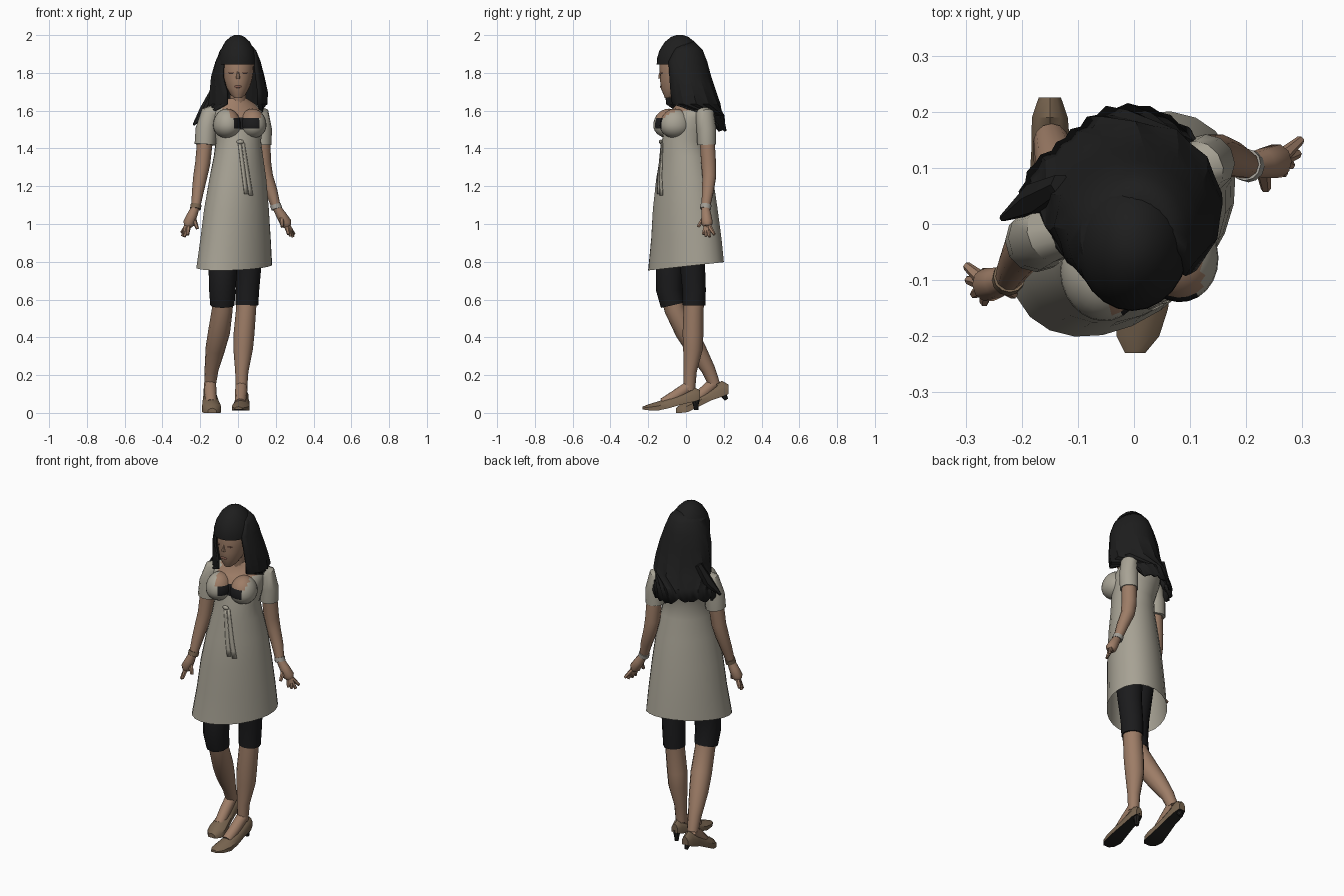
import bpy, bmesh, math, random
from mathutils import Vector

if "Cube" in bpy.data.objects:
    bpy.data.objects.remove(bpy.data.objects["Cube"])
random.seed(4)
S, C, R = math.sin, math.cos, math.radians

def mat(name, r, g, b):
    m = bpy.data.materials.new(name)
    m.diffuse_color = (r, g, b, 1)
    m.use_nodes = True
    m.node_tree.nodes["Principled BSDF"].inputs["Base Color"].default_value = m.diffuse_color
    return m

SKIN = mat("skin", .34, .205, .135)
HAIR = mat("black hair", .013, .013, .013)
CLOTH = mat("beige cloth", .39, .365, .30)
BLACK = mat("black cloth", .011, .011, .012)
SHOE = mat("brown leather", .19, .13, .08)
SOLE = mat("dark sole", .015, .014, .013)
LIP = mat("lips", .24, .11, .08)
GREY = mat("grey bangle", .36, .34, .30)

def finish(name, bm, mats, rule=None, angle=40):
    me = bpy.data.meshes.new(name)
    bmesh.ops.recalc_face_normals(bm, faces=bm.faces)
    bm.to_mesh(me)
    bm.free()
    ob = bpy.data.objects.new(name, me)
    bpy.context.collection.objects.link(ob)
    for m in mats:
        me.materials.append(m)
    if rule:
        for p in me.polygons:
            p.material_index = rule(p.center, p.normal)
    me.shade_smooth()
    me.set_sharp_from_angle(angle=R(angle))
    return ob

def loft(name, rings, mats, caps=(True, True), closed=True, rule=None, angle=40):
    bm = bmesh.new()
    vs = [[bm.verts.new(p) for p in r] for r in rings]
    n = len(vs[0])
    for a, b in zip(vs, vs[1:]):
        for i in range(n if closed else n - 1):
            j = (i + 1) % n
            bm.faces.new((a[i], a[j], b[j], b[i]))
    if caps[0]:
        bm.faces.new(vs[0])
    if caps[1]:
        bm.faces.new(vs[-1])
    return finish(name, bm, mats, rule, angle)

def tube(name, pts, m, n=10):
    """Round limb through points (x, y, z, radius)."""
    P = [Vector(p[:3]) for p in pts]
    rings = []
    for i, p in enumerate(P):
        t = (P[min(i + 1, len(P) - 1)] - P[max(i - 1, 0)]).normalized()
        u = t.cross(Vector((0, 1, 0))).normalized()
        v = t.cross(u)
        rings.append([p + pts[i][3] * (u * C(k * math.tau / n) + v * S(k * math.tau / n)) for k in range(n)])
    return loft(name, rings, [m])

def oval(z, cx, cy, rx, ry, rot=0, n=24):
    c, s = C(R(rot)), S(R(rot))
    out = []
    for k in range(n):
        t = k * math.tau / n - R(rot)
        a, b = rx * C(t), ry * S(t)
        out.append(Vector((cx + a * c - b * s, cy + a * s + b * c, z)))
    return out

def ball(name, loc, rad, mats, rot=0, rule=None, seg=16, up=1):
    """Ellipsoid; its upper half may be stretched by the factor up."""
    bm = bmesh.new()
    bmesh.ops.create_uvsphere(bm, u_segments=seg, v_segments=seg // 2 + 2, radius=1)
    c, s = C(R(rot)), S(R(rot))
    for v in bm.verts:
        x, y, z = v.co.x * rad[0], v.co.y * rad[1], v.co.z * rad[2] * (up if v.co.z > 0 else 1)
        v.co = Vector((loc[0] + x * c - y * s, loc[1] + x * s + y * c, loc[2] + z))
    return finish(name, bm, mats, rule)

# dress: flared skirt, widest along the stride diagonal, and turned bodice with a scooped neckline
DRESS = [(.776, -.02, 0, .234, .162, 45), (.92, -.013, .002, .214, .156, 45), (1.08, -.008, -.004, .194, .148, 45),
         (1.24, -.001, -.007, .167, .134, 45), (1.36, .002, -.009, .138, .12, 42), (1.44, .002, -.01, .122, .116, 36),
         (1.5, 0, .006, .132, .119, 25), (1.535, -.004, .012, .137, .122, 22), (1.565, -.008, .016, .141, .119, 20),
         (1.6, -.01, .03, .141, .103, 22), (1.635, -.012, .035, .108, .08, 22), (1.665, -.004, .01, .05, .05, 15)]

def bodice_rule(c, n):
    f = Vector((S(R(15)), -C(R(15))))
    d = Vector((c.x, c.y - .02))
    u = abs(d.x * -f.y + d.y * f.x)
    if c.z > 1.65:
        return 1
    if d.dot(f) > 0 and u < .09 and c.z > 1.56:
        return 1
    if d.dot(f) > 0 and u < .066 and c.z > 1.505:
        return 2
    return 0

rings = [oval(*s) for s in DRESS]
for p in rings[0]:
    p.z += .11 * p.y
loft("dress", rings, [CLOTH, SKIN, BLACK], (False, True), rule=bodice_rule)
for side, x, y in (("left", -.058, -.09), ("right", .077, -.056)):
    ball(side + "_bust", (x, y, 1.522), (.073, .084, .068), [CLOTH, SKIN, BLACK], 14, bodice_rule, 24, 1.3)

# ribbon tie lying on the front of the dress
def dress_y(x, z):
    for a, b in zip(DRESS, DRESS[1:]):
        if a[0] <= z <= b[0]:
            t = (z - a[0]) / (b[0] - a[0])
            cx, cy, rx, ry, rot = [a[i] + (b[i] - a[i]) * t for i in range(1, 6)]
            c, s, dx = C(R(rot)), S(R(rot)), x - cx
            qa = s * s / rx ** 2 + c * c / ry ** 2
            qb = 2 * dx * s * c * (1 / rx ** 2 - 1 / ry ** 2)
            qc = dx * dx * (c * c / rx ** 2 + s * s / ry ** 2) - 1
            return cy + (-qb - math.sqrt(qb * qb - 4 * qa * qc)) / (2 * qa) - .005

for i, (x0, x1, zb) in enumerate(((.01, .045, 1.16), (.025, .07, 1.15))):
    rows = []
    for k in range(8):
        t = k / 7
        z, x = 1.43 + (zb - 1.43) * t, x0 + (x1 - x0) * t
        rows.append([(x + d, dress_y(x + d, z), z) for d in (-.01, .01)])
    ob = loft(f"ribbon_{i}", rows, [CLOTH], (False, False), False)
    ob.modifiers.new("thickness", "SOLIDIFY").thickness = .005
ball("ribbon_knot", (.012, dress_y(.012, 1.43), 1.435), (.02, .01, .012), [CLOTH], seg=8)

# neck and head
tube("neck", [(0, .02, 1.58, .055), (0, .0, 1.65, .043), (0, -.02, 1.74, .043)], SKIN)
HEAD = [(1.667, -.092, .02, .02), (1.685, -.077, .04, .042), (1.72, -.06, .06, .074), (1.76, -.048, .074, .089),
        (1.8, -.045, .081, .094), (1.86, -.04, .085, .1), (1.93, -.035, .07, .085)]
loft("head", [oval(z, 0, cy, rx, ry, 0, 20) for z, cy, rx, ry in HEAD], [SKIN])
tube("nose", [(0, -.133, 1.81, .006), (0, -.138, 1.785, .009), (0, -.136, 1.77, .012)], SKIN, 6)
ball("mouth", (0, -.132, 1.727), (.02, .006, .007), [LIP], seg=8)
for s, w in ((-1, "left"), (1, "right")):
    ball(w + "_eye", (s * .036, -.129, 1.8), (.016, .004, .003), [LIP], s * 18, seg=8)

# hair: domed cap with straight fringe, then a long open shell of strands
CAP = [(2.0, .15), (1.99, .38), (1.965, .64), (1.92, .88), (1.875, .99), (1.845, 1.0)]
loft("hair_cap", [oval(z, -.003, -.033, .102 * k, .122 * k) for z, k in CAP], [HAIR], (True, False))
SHELL = [  # z, cx, cy, rx, ry, left opening, right opening
    (1.965, 0, -.025, .055, .07, 95, 95), (1.92, 0, -.018, .096, .108, 62, 66), (1.86, 0, -.012, .12, .126, 42, 50),
    (1.78, 0, .003, .14, .13, 36, 46), (1.7, .002, .02, .154, .139, 24, 44), (1.635, -.002, .035, .158, .148, 21, 44),
    (1.575, -.02, .037, .168, .165, 72, 115), (1.505, -.025, .038, .182, .178, 84, 138)]
rows = []
for r, (z, cx, cy, rx, ry, al, ar) in enumerate(SHELL):
    row = []
    for i in range(23):
        deg = ar + (360 - al - ar) * i / 22
        th = R(deg)
        k = 1 + (.018 * (-1) ** i + random.uniform(-.01, .01) if r > 2 else 0)
        k -= (.15 if r > 3 else .06) * math.exp(-((deg - 220) / 28) ** 2)  # flatter behind the left shoulder
        dz = random.uniform(-.015, .025) if r == len(SHELL) - 1 else 0
        row.append((cx + k * rx * S(th), cy - k * ry * C(th), z + dz))
    rows.append(row)
ob = loft("long_hair", rows, [HAIR], (False, False), False, angle=25)
ob.modifiers.new("thickness", "SOLIDIFY").thickness = .012
# loose lock flicking out behind the left shoulder
tube("loose_lock", [(-.13, .07, 1.7, .02), (-.175, .045, 1.6, .03), (-.235, .01, 1.525, .006)], HAIR, 6)

# arms with short sleeves, bangles and hands
SLEEVE = {"right": [(.07, .075, 1.6, .04), (.116, .1, 1.58, .05), (.128, .108, 1.5, .052), (.127, .11, 1.42, .05)],
          "left": [(-.09, .0, 1.605, .04), (-.148, -.015, 1.58, .053), (-.168, -.025, 1.5, .057), (-.174, -.03, 1.42, .056)]}
ARM = {"right": [(.127, .11, 1.47, .042), (.135, .12, 1.32, .041), (.148, .123, 1.25, .038), (.178, .115, 1.17, .032), (.205, .103, 1.08, .023)],
       "left": [(-.172, -.03, 1.47, .042), (-.187, -.04, 1.32, .04), (-.2, -.053, 1.25, .037), (-.213, -.075, 1.17, .031), (-.225, -.1, 1.08, .023)]}
HAND = {"right": ((.203, .103, 1.09), (.254, .112, 1.005), [(.297, .15, .945), (.292, .125, .932), (.28, .105, .935), (.267, .09, .945)], (.235, .063, .985)),
        "left": ((-.224, -.099, 1.09), (-.26, -.108, 1.005), [(-.298, -.075, .955), (-.295, -.1, .935), (-.285, -.125, .932), (-.267, -.14, .942)], (-.215, -.125, .975))}
for w in ("left", "right"):
    tube(w + "_sleeve", SLEEVE[w], CLOTH, 12)
    tube(w + "_arm", ARM[w], SKIN)
    wrist, palm, tips, thumb = HAND[w]
    mid = [(a + b) / 2 for a, b in zip(wrist, palm)]
    tube(w + "_palm", [(*wrist, .021), (*mid, .027), (*palm, .031), (palm[0] * 1.03, palm[1], palm[2] - .018, .02)], SKIN)
    for i, tip in enumerate(tips):
        k = [palm[j] + (tip[j] - palm[j]) * .2 for j in range(3)]
        tube(f"{w}_finger_{i}", [(*k, .014), (*tip, .008)], SKIN, 6)
    tube(w + "_thumb", [(*mid, .016), (*thumb, .009)], SKIN, 6)
    a, b = Vector(ARM[w][-2][:3]), Vector(ARM[w][-1][:3])
    p, q = a.lerp(b, .75), a.lerp(b, 1.0)
    tube(w + "_bangle", [(*p, .029), (*q, .029)], GREY if w == "right" else SHOE, 12)

# legs, cropped leggings, court shoes
LEG = {"left": [(-.083, -.075, .62, .058), (-.083, -.06, .55, .055), (-.1, .0, .43, .058), (-.12, .053, .34, .052), (-.14, .118, .23, .037), (-.148, .15, .15, .031)],
       "right": [(.045, .045, .62, .056), (.043, .04, .55, .053), (.032, .037, .42, .055), (.027, .037, .34, .052), (.02, .022, .22, .035), (.018, .018, .12, .03)]}
LEGGING = {"left": [(-.07, -.03, 1.0, .08), (-.08, -.085, .77, .076), (-.083, -.088, .65, .07), (-.083, -.07, .57, .064)],
           "right": [(.06, .02, 1.0, .08), (.057, .035, .77, .066), (.05, .043, .65, .062), (.047, .042, .57, .06)]}
INSTEP = {"left": [(-.148, .15, .16, .032), (-.146, .09, .105, .032), (-.142, .03, .05, .03)],
          "right": [(.018, .018, .14, .032), (.016, -.055, .09, .032), (.012, -.12, .05, .03)]}
FOOT = {  # x, y, bottom, top, half width
    "left": [(-.15, .225, .1, .15, .02), (-.15, .19, .085, .17, .032), (-.148, .13, .065, .13, .035), (-.145, .07, .035, .095, .042),
             (-.14, .01, .005, .07, .05), (-.138, -.025, .0, .05, .044), (-.137, -.052, .0, .025, .022)],
    "right": [(.024, .073, .07, .12, .02), (.024, .045, .06, .135, .031), (.022, -.02, .045, .105, .034), (.02, -.09, .025, .08, .042),
              (.014, -.15, .012, .06, .047), (.007, -.2, .014, .045, .038), (.002, -.23, .018, .033, .018)]}
HEEL = {"left": [(-.15, .195, .11, .026), (-.15, .205, .085, .014), (-.15, .215, .07, .01)],
        "right": [(.024, .05, .08, .026), (.024, .052, .045, .015), (.024, .054, .015, .011)]}
for w in ("left", "right"):
    tube(w + "_leg", LEG[w], SKIN, 12)
    tube(w + "_legging", LEGGING[w], BLACK, 12)
    tube(w + "_instep", INSTEP[w], SKIN)
    rings = []
    for x, y, zb, zt, hw in FOOT[w]:
        rings.append([(x + hw, y, zb), (x + hw, y, zb * .5 + zt * .5), (x + hw * .6, y, zb * .15 + zt * .85), (x, y, zt),
                      (x - hw * .6, y, zb * .15 + zt * .85), (x - hw, y, zb * .5 + zt * .5), (x - hw, y, zb)])
    loft(w + "_shoe", rings, [SHOE, SOLE], rule=lambda c, n: 1 if n.z < -.6 else 0)
    tube(w + "_heel", HEEL[w], SOLE, 8)
